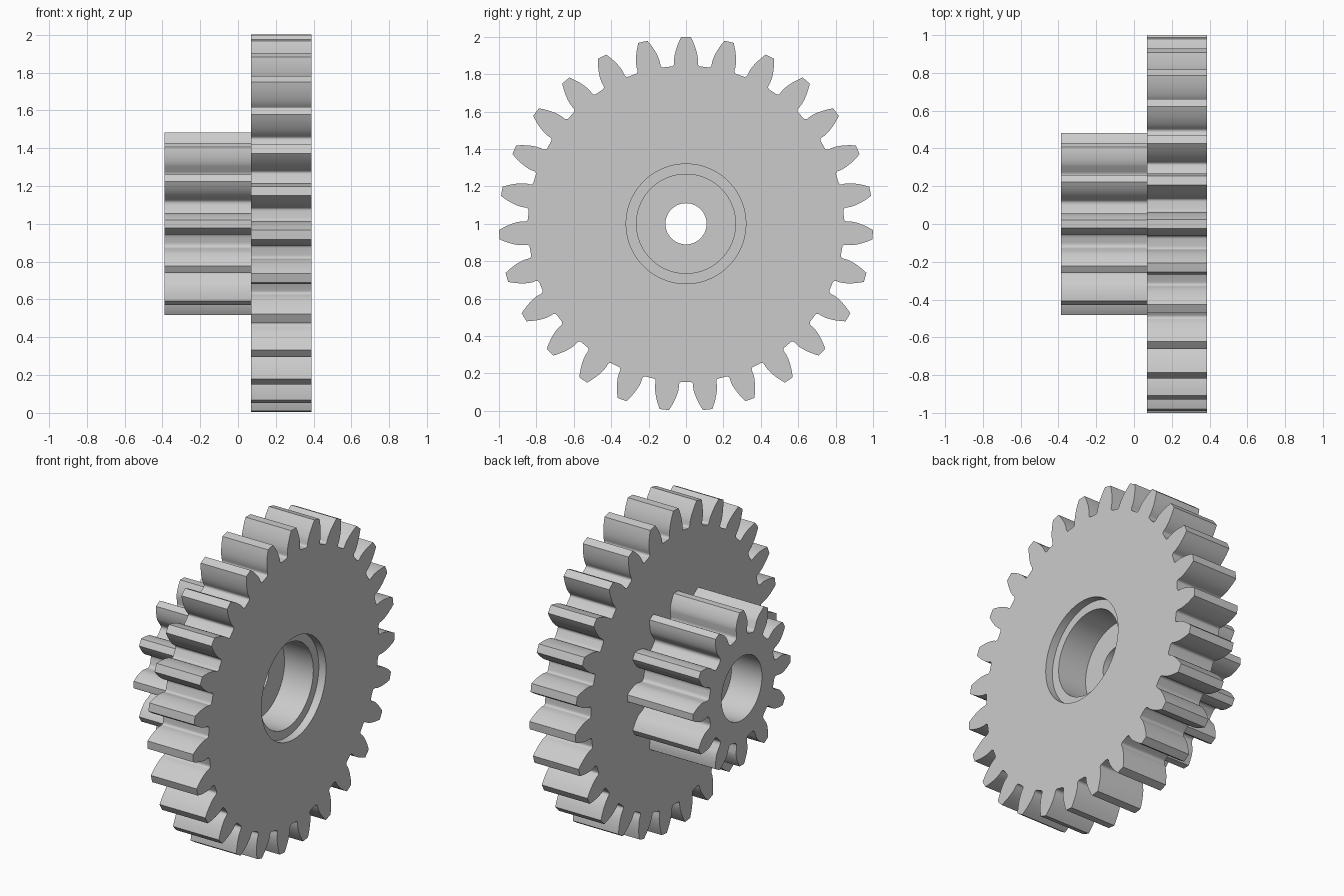
import bpy, bmesh, math
from mathutils import Vector

cube = bpy.data.objects.get("Cube")
if cube:
    bpy.data.objects.remove(cube, do_unlink=True)

grey = bpy.data.materials.new("plain_grey")
grey.use_nodes = True
colour = (0.6, 0.6, 0.6, 1)
grey.diffuse_color = colour
grey.node_tree.nodes["Principled BSDF"].inputs["Base Color"].default_value = colour

MODULE = 2 / 29
PRESSURE = math.radians(20)
SPLIT = 0.07          # plane where the pinion meets the wheel
END = 0.3875          # half of the total length


def involute(angle):
    return math.tan(angle) - angle


def gear_outline(teeth, fillet):
    """Involute tooth outline as (radius, angle) pairs, one tooth on top."""
    tip = MODULE * (teeth + 2) / 2
    root = MODULE * (teeth - 2.5) / 2
    base = MODULE * teeth / 2 * math.cos(PRESSURE)
    half = math.pi / (2 * teeth) + involute(PRESSURE)
    pitch = math.tau / teeth
    flank = []
    # root fillet, blending the root circle into the radial flank
    for i in range(6):
        t = i / 5
        flank.append((root + fillet * t * t, half + fillet / root * (1 - t) ** 2))
    # involute flank up to the tip
    start = max(base, root + fillet)
    for i in range(8):
        r = start + (tip - start) * i / 7
        if r > flank[-1][0] + 1e-4:
            flank.append((r, half - involute(math.acos(min(1, base / r)))))
    tooth = [(r, -a) for r, a in flank] + [(tip, 0)] + [(r, a) for r, a in reversed(flank)]
    return [(r, a + k * pitch) for k in range(teeth) for r, a in tooth]


def circle(radius, count=96):
    return [(radius, math.tau * i / count) for i in range(count)]


def ring(bm, outline, x):
    verts = [bm.verts.new((x, r * math.sin(a), 1 + r * math.cos(a))) for r, a in outline]
    for i, v in enumerate(verts):
        bm.edges.new((verts[i - 1], v))
    return verts


def loft(bm, a, b):
    for i in range(len(a)):
        bm.faces.new((a[i - 1], a[i], b[i], b[i - 1]))


def cap(bm, outer, inner):
    edges = [bm.edges.get((loop[i - 1], loop[i])) for loop in (outer, inner) for i in range(len(loop))]
    bmesh.ops.triangle_fill(bm, use_beauty=True, edges=edges, normal=Vector((1, 0, 0)))


def bore(bm, steps):
    """Stepped round hole from (x, radius) steps; returns all its rings."""
    rings = [ring(bm, circle(r), x) for x, r in steps]
    for a, b in zip(rings, rings[1:]):
        loft(bm, a, b)
    return rings


def finish(bm, name, flip_test):
    bmesh.ops.recalc_face_normals(bm, faces=bm.faces)
    # make sure the end face looks outward
    end = max(bm.faces, key=lambda f: f.calc_center_median().x * flip_test)
    if end.normal.x * flip_test < 0:
        bmesh.ops.reverse_faces(bm, faces=bm.faces)
    mesh = bpy.data.meshes.new(name)
    bm.to_mesh(mesh)
    bm.free()
    mesh.materials.append(grey)
    obj = bpy.data.objects.new(name, mesh)
    bpy.context.collection.objects.link(obj)
    bpy.ops.object.select_all(action='DESELECT')
    obj.select_set(True)
    bpy.context.view_layer.objects.active = obj
    bpy.ops.object.shade_smooth_by_angle(angle=math.radians(25))


wheel_teeth = gear_outline(27, 0.018)
pinion_teeth = gear_outline(12, 0.025)

# Large wheel with its stepped bearing pocket
bm = bmesh.new()
front = ring(bm, wheel_teeth, END)
back = ring(bm, wheel_teeth, SPLIT)
loft(bm, front, back)
pocket = bore(bm, [(END, 0.32), (END - 0.05, 0.32), (END - 0.05, 0.265),
                   (END - 0.25, 0.265), (END - 0.25, 0.11), (SPLIT, 0.11)])
cap(bm, front, pocket[0])
cap(bm, back, ring(bm, pinion_teeth, SPLIT))
finish(bm, "large_gear_wheel", 1)

# Small pinion with its bore
bm = bmesh.new()
near = ring(bm, pinion_teeth, SPLIT)
end = ring(bm, pinion_teeth, -END)
loft(bm, near, end)
hole = bore(bm, [(SPLIT, 0.11), (-END + 0.21, 0.11), (-END + 0.21, 0.2), (-END, 0.2)])
cap(bm, end, hole[-1])
finish(bm, "small_pinion", -1)
